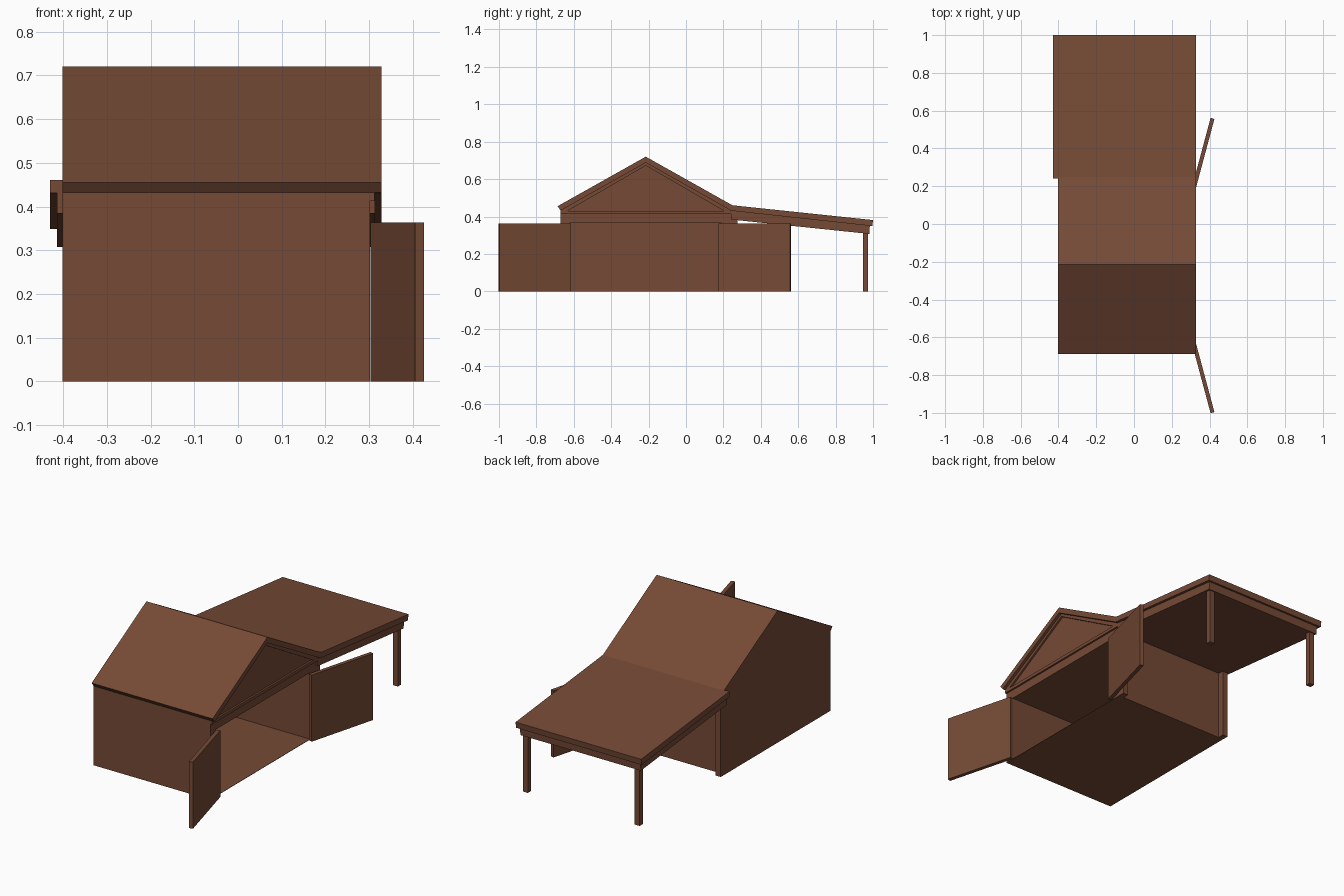
import bpy, bmesh, math
from mathutils import Matrix

if "Cube" in bpy.data.objects:
    bpy.data.objects.remove(bpy.data.objects["Cube"])

wood = bpy.data.materials.new("brown_wood")
wood.diffuse_color = (0.178, 0.068, 0.036, 1)
wood.use_nodes = True
wood.node_tree.nodes["Principled BSDF"].inputs["Base Color"].default_value = wood.diffuse_color


def finish(name, bm):
    bmesh.ops.recalc_face_normals(bm, faces=bm.faces)
    me = bpy.data.meshes.new(name)
    bm.to_mesh(me)
    bm.free()
    me.materials.append(wood)
    ob = bpy.data.objects.new(name, me)
    bpy.context.collection.objects.link(ob)
    return ob


def box(name, x0, x1, y0, y1, z0, z1):
    bm = bmesh.new()
    bmesh.ops.create_cube(bm, size=1)
    m = Matrix.Translation(((x0 + x1) / 2, (y0 + y1) / 2, (z0 + z1) / 2))
    bm.transform(m @ Matrix.Diagonal((x1 - x0, y1 - y0, z1 - z0, 1)))
    return finish(name, bm)


def prism(name, profile, x0, x1):
    """Extrude a (y, z) outline along x."""
    bm = bmesh.new()
    f = bm.faces.new([bm.verts.new((x0, y, z)) for y, z in profile])
    r = bmesh.ops.extrude_face_region(bm, geom=[f])
    bmesh.ops.translate(bm, vec=(x1 - x0, 0, 0),
                        verts=[v for v in r["geom"] if isinstance(v, bmesh.types.BMVert)])
    return finish(name, bm)


MID = -0.215           # ridge position in y
L, R = -0.402, 0.302   # building sides
F, B = -0.67, 0.24     # front and back walls

# floor and walls, open on the right side
box("floor", L, R, F, B, 0, 0.002)
box("front_wall", L, R, F, F + 0.05, 0, 0.40)
box("back_wall", L, R, B - 0.05, B, 0, 0.40)
box("left_wall", L, L + 0.025, F, B, 0, 0.40)
for n, x in (("left", L), ("right", R - 0.03)):
    box(n + "_back_corner_post", x, x + 0.03, B, B + 0.035, 0, 0.40)

# closed gable body with a flat ceiling, header flush with the gable panel
prism("gable_body", [(F, 0.365), (B, 0.365), (B, 0.435), (MID, 0.69), (F, 0.435)], L, R)
box("header_trim", R - 0.02, R + 0.01, F, B, 0.413, 0.43)

# sloping gable trim and roof panels, mirrored about the ridge
for n, s in (("front", -1), ("back", 1)):
    prism(n + "_gable_trim", [(MID, 0.69), (MID + s * 0.452, 0.437), (MID + s * 0.452, 0.413),
                              (MID + s * 0.418, 0.43), (MID, 0.672)], R - 0.02, R + 0.01)
    prism(n + "_roof", [(MID, 0.72), (MID + s * 0.472, 0.455),
                        (MID + s * 0.455, 0.432), (MID, 0.688)], L, 0.328)

# lean-to roof over a closed, slightly inset beam body
prism("lean_to_roof", [(0.24, 0.461), (1.0, 0.381), (0.996, 0.349), (0.24, 0.431)], -0.43, 0.328)
prism("lean_to_beams", [(0.24, 0.432), (0.983, 0.352), (0.98, 0.307), (0.24, 0.384)], -0.414, 0.313)
for n, x in (("left", L), ("right", R - 0.03)):
    box(n + "_lean_to_post", x, x + 0.03, 0.946, 0.974, 0, 0.33)

# two doors swung open about their hinges
swing = math.radians(15)
for n, s, y in (("front", -1, -0.619), ("back", 1, 0.179)):
    ob = box(n + "_door", 0, 0.021, min(0, s * 0.396), max(0, s * 0.396), 0, 0.363)
    ob.data.transform(Matrix.Translation((R + 0.001, y, 0)) @ Matrix.Rotation(-s * swing, 4, 'Z'))
